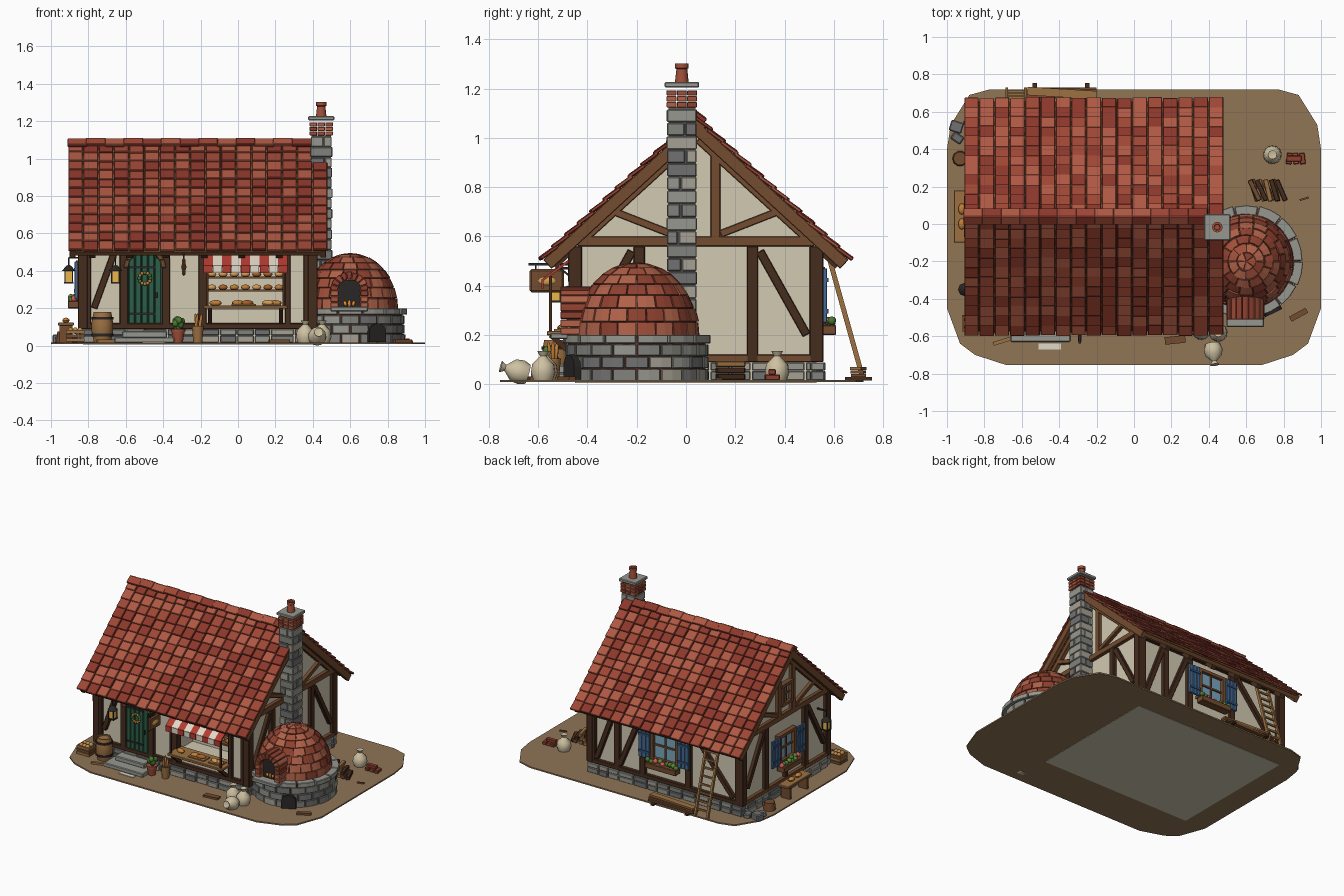
import bpy, bmesh, math, random
from math import sin, cos, pi, radians
from mathutils import Matrix, Vector, Euler

if "Cube" in bpy.data.objects:
    bpy.data.objects.remove(bpy.data.objects["Cube"])
random.seed(4)
rnd = random.uniform
mats = {}
DARK, WOOD, PALE = (72, 48, 35), (115, 77, 50), (155, 112, 68)
STONES = [(150, 150, 143), (128, 128, 124), (165, 160, 148), (112, 113, 112)]
BRICKS = [(160, 80, 60), (140, 66, 50), (175, 98, 74)]
TILES = [(156, 72, 56), (138, 58, 46), (172, 88, 68)]
PLASTER, IRON, GREEN, LOAF = (208, 200, 176), (45, 43, 42), (75, 120, 50), (190, 125, 60)

def mat(c):
    if c not in mats:
        mats[c] = bpy.data.materials.new("colour_%d_%d_%d" % c)
        mats[c].diffuse_color = [(v / 255) ** 2.2 for v in c] + [1]
    return mats[c]

def obj(name, bm, cols, bevel=0, smooth=False):
    bmesh.ops.recalc_face_normals(bm, faces=bm.faces)
    me = bpy.data.meshes.new(name)
    bm.to_mesh(me)
    bm.free()
    o = bpy.data.objects.new(name, me)
    bpy.context.collection.objects.link(o)
    for c in cols if isinstance(cols, list) else [cols]:
        me.materials.append(mat(c))
    if bevel:
        m = o.modifiers.new("edge", 'BEVEL')
        m.width, m.segments = bevel, 1
    if smooth:
        bpy.ops.object.select_all(action='DESELECT')
        o.select_set(True)
        bpy.context.view_layer.objects.active = o
        bpy.ops.object.shade_smooth_by_angle(angle=radians(40))
    return o

def B(c, s, r=(0, 0, 0)):
    return Matrix.LocRotScale(Vector(c), Euler(r), Vector(s))

def beam(p, q, w, d, n=(0, 1, 0)):
    p, q, n = Vector(p), Vector(q), Vector(n)
    z = (q - p).normalized()
    n = (n - z * n.dot(z)).normalized()
    m = Matrix((z.cross(n) * w, n * d, q - p)).transposed().to_4x4()
    return Matrix.Translation((p + q) / 2) @ m

def solids(name, cols, ms, bevel=0, ball=False, cyc=False):
    bm = bmesh.new()
    n = len(cols) if isinstance(cols, list) else 1
    for i, m in enumerate(ms):
        if ball:
            vs = bmesh.ops.create_uvsphere(bm, u_segments=10, v_segments=6, radius=.5, matrix=m)['verts']
        else:
            vs = bmesh.ops.create_cube(bm, size=1, matrix=m)['verts']
        k = i % n if cyc else random.randrange(n)
        for f in {f for v in vs for f in v.link_faces}:
            f.material_index = k
    return obj(name, bm, cols, bevel, ball)

def lathe(name, col, prof, loc, n=16, rot=(0, 0, 0)):
    bm = bmesh.new()
    R = [[bm.verts.new((r * cos(2 * pi * i / n), r * sin(2 * pi * i / n), z)) for i in range(n)] for r, z in prof]
    for a, b in zip(R, R[1:]):
        for i in range(n):
            bm.faces.new((a[i], a[(i + 1) % n], b[(i + 1) % n], b[i]))
    bmesh.ops.remove_doubles(bm, verts=bm.verts, dist=1e-5)
    bm.transform(B(loc, (1, 1, 1), rot))
    return obj(name, bm, col, 0, True)

def prism(name, col, pts, d, M):
    bm = bmesh.new()
    f = bm.faces.new([bm.verts.new((x, y, 0)) for x, y in pts])
    g = bmesh.ops.extrude_face_region(bm, geom=[f])['geom']
    bmesh.ops.translate(bm, verts=[v for v in g if isinstance(v, bmesh.types.BMVert)], vec=(0, 0, d))
    bm.transform(M)
    return obj(name, bm, col)

def ring_blocks(name, cols, M, courses, span=2 * pi):
    bm = bmesh.new()
    for k, (prof, cnt) in enumerate(courses):
        off = (k % 2) * .5 if span > 6 else 0
        for i in range(cnt):
            j, st = rnd(-.003, .004), span / cnt
            secs = [[bm.verts.new(((r + j) * cos(a), (r + j) * sin(a), z)) for r, z in prof]
                    for a in [(i + off + t) * st for t in (.03, .5, .97)]]
            fs = [bm.faces.new(secs[0]), bm.faces.new(secs[2])]
            for a, b in zip(secs, secs[1:]):
                fs += [bm.faces.new((a[q], a[(q + 1) % 4], b[(q + 1) % 4], b[q])) for q in range(4)]
            c = random.randrange(len(cols))
            for f in fs:
                f.material_index = c
    bm.transform(M)
    return obj(name, bm, cols, .003)

T, RX = Matrix.Translation, Matrix.Rotation(pi / 2, 4, 'X')
# ground plate
half = [(.77, .72), (.88, .69), (.98, .53), (1, .4), (1, -.45), (.93, -.64), (.85, -.7), (.68, -.755)]
prism("ground", (142, 116, 86), half + [(-x, y) for x, y in half[::-1]], .01, T((0, 0, .008)))

# house body with shop recess
YZ = Matrix(((0, 0, 1, 0), (1, 0, 0, 0), (0, 1, 0, 0), (0, 0, 0, 1)))
body = prism("plaster_walls", PLASTER, [(-.45, .005), (.53, .005), (.53, .585), (.04, 1.03), (-.45, .585)], 1.23, T((-.83, 0, 0)) @ YZ)
cut = solids("shop_cutter", PLASTER, [B((.04, -.4, .345), (.44, .25, .3))])
cut.hide_render = True
cut.display_type = 'WIRE'
m = body.modifiers.new("recess", 'BOOLEAN')
m.object, m.solver = cut, 'EXACT'

# stone foundation around the house
st = []
def stone_row(a, b, axis, fixed):
    u = a
    while u < b - .01:
        l = min(rnd(.07, .13), b - u)
        for z, h in ((.035, .038), (.072, .034)):
            c, s, k = (u + l / 2, fixed), (l - .006, .05 + rnd(0, .015)), axis
            st.append(B((c[k], c[1 - k], z), (s[k], s[1 - k], h)))
        u += l
for f in (-.455, .535):
    stone_row(-.85, .42, 0, f)
for f in (-.835, .405):
    stone_row(-.43, .51, 1, f)
solids("foundation_stones", STONES, st, .004)

# timber frame, each face in (u, out, z)
def face(u, n, o):
    return T(o) @ Matrix((u, n, (0, 0, 1))).transposed().to_4x4()
FRONT, BACK = face((1, 0, 0), (0, -1, 0), (0, -.45, 0)), face((1, 0, 0), (0, 1, 0), (0, .53, 0))
RIGHT, LEFT = face((0, 1, 0), (1, 0, 0), (.4, 0, 0)), face((0, 1, 0), (-1, 0, 0), (-.83, 0, 0))
def timbers(name, M, items, col=DARK):
    solids(name, col, [M @ beam((a, 0, b), (c, 0, d), w, .05) for a, b, c, d, w in items], .003)
post = lambda u, w=.045, z0=.09, z1=.56: (u, z0, u, z1, w)
rails = [(-.83, .105, .4, .105, .03), (-.83, .555, .4, .555, .045)]
timbers("front_timbers", FRONT, rails + [post(-.81, .05), post(.375, .05), post(-.61), post(-.385), post(-.19), post(.265, .03), (-.77, .2, -.65, .53, .035), (-.2, .505, .28, .505, .03)])
timbers("back_timbers", BACK, rails + [post(x) for x in (-.81, -.4, -.03, .18, .38)] + [(-.77, .13, -.44, .53, .035), (.35, .13, .2, .53, .035), (-.01, .53, .16, .13, .035)])
for nm, M in (("right", RIGHT), ("left", LEFT)):
    g, gu = [post(.04, .03, .12, .2)], []
    for s in (1, -1):
        y = lambda v: .04 + s * v
        g += [post(y(.49), .055), post(y(.23)), (y(.26), .54, y(.45), .2, .035)]
        gu += [post(y(.08), .04, .58, .93), (y(.1), .61, y(.33), .7, .03), (y(.46), .585, y(.01), .995, .035)]
    timbers(nm + "_gable_timbers", M, g)
    timbers(nm + "_gable_upper_timbers", M, gu + [(-.44, .58, .52, .58, .04), (-.44, .105, .52, .105, .03)], WOOD)

# roof: deck, tiles, bargeboards, rafter ends, ridge
A, L = math.atan2(.57, .62), .842
def slope(s, x, t, n, size, tilt=0):
    return B((x, .04 + s * (t * cos(A) + n * sin(A)), 1.075 - t * sin(A) + n * cos(A)), size, (-s * (A + tilt), 0, 0))
sides = (1, -1)
solids("roof_deck", WOOD, [slope(s, -.215, L / 2, -.02, (1.35, L, .025)) for s in sides])
tiles, NC, NR = [], 17, 12
w, l = 1.39 / NC, L / NR
for s in sides:
    for r in range(NR):
        for c in range(NC):
            tiles.append(slope(s, -.91 + (c + .5) * w, (r + .5) * l + rnd(-.004, .006), .007 + rnd(-.002, .003), (w - .005, l + .012, .014), -.12))
solids("roof_tiles", TILES, tiles, .003)
solids("bargeboards", WOOD, [slope(s, x, L / 2 - .005, -.025, (.03, L + .01, .05)) for s in sides for x in (-.885, .455)], .003)
solids("rafter_ends", DARK, [slope(s, -.78 + i * .2, L - .1, -.045, (.035, .17, .035)) for s in sides for i in range(6)])
solids("ridge_tiles", TILES, [B((-.91 + (i + .5) * 1.3 / 13, .04 + s * .018, 1.085 + (i % 2) * .004), (.104, .055, .018), (-s * .65, 0, 0)) for i in range(13) for s in sides], .003)

# chimney: stone shaft, brick neck, cap, pot
cx, cy, ch = .445, -.017, []
for k in range(20):
    sp = rnd(-.02, .02)
    for s in sides:
        d = .0575 - s * sp
        a, b = (cx + s * .0575 - s * d / 2, cy), (cx, cy + s * .06 - s * d / 2)
        ch.append(B((*(a if k % 2 else b), .045 + k * .055), (d - .003, .12 + rnd(-.004, .006), .052) if k % 2 else (.115 + rnd(-.004, .006), d, .052)))
solids("chimney_stones", STONES, ch, .004)
solids("chimney_core", (95, 92, 88), [B((cx, cy, .57), (.105, .11, 1.11))])
solids("chimney_bricks", BRICKS, [B((cx + i * .042 - .042, cy + j * .042 - .042, 1.135 + k * .024), (.04, .04, .021)) for k in range(3) for i in range(3) for j in range(3)], .002)
solids("chimney_cap", STONES[0], [B((cx, cy, 1.216), (.14, .14, .022))], .004)
lathe("chimney_pot", BRICKS[0], [(.028, 1.225), (.022, 1.28), (.028, 1.283), (.028, 1.302), (.016, 1.302), (.014, 1.24), (0, 1.24)], (cx, cy, 0))

# bread oven: round stone base, brick dome, arched mouth
OC = T((.6, -.2, 0))
base = [([(.2, z), (.288, z), (.288, z + .047), (.2, z + .047)], 18) for z in (.015, .065, .115)]
ring_blocks("oven_base_stones", STONES, OC, base)
ring_blocks("oven_ledge", STONES[:1], OC, [([(.2, .166), (.302, .166), (.302, .2), (.2, .2)], 14)])
dome = lambda t, d: ((.255 - d) * cos(t), .195 + (.3 - d) * sin(t))
cs, N = [], 8
for k in range(N):
    a, b = (k + .04) * pi / 2 / N, (k + .96) * pi / 2 / N
    cs.append(([dome(a, .03), dome(a, 0), dome(b, 0), dome(b, .03)], [20, 20, 18, 16, 14, 11, 8, 5][k]))
ring_blocks("oven_dome_bricks", BRICKS, OC, cs)
lathe("oven_core", (105, 62, 48), [(.28, .01), (.28, .19)] + [dome(k * pi / 16, .008) for k in range(9)], (.6, -.2, 0), 24)
ring_blocks("oven_arch", BRICKS, T((.595, -.33, .295)) @ RX, [([(.058, 0), (.1, 0), (.1, .18), (.058, .18)], 9)], pi)
solids("oven_jambs", BRICKS, [B((.595 + s * .08, -.42, z), (.043, .18, .03)) for s in sides for z in (.215, .247, .28)], .003)
solids("oven_mouth_dark", IRON, [B((.595, -.45, .275), (.115, .04, .15))])
solids("oven_fire", (235, 140, 50), [B((.595 + i * .022, -.475, .225), (.018, .018, .04 - abs(i) * .012), (0, i * .3, 0)) for i in (-1, 0, 1)], 0, True)
solids("oven_sill", STONES[0], [B((.595, -.515, .196), (.2, .07, .025))], .004)
prism("ash_door", IRON, [(-.05, .02), (.05, .02)] + [(.05 * cos(i * pi / 8), .07 + .05 * sin(i * pi / 8)) for i in range(9)], .04, T((.73, -.44, 0)) @ Matrix.Rotation(.45, 4, 'Z') @ RX)

# door, wreath, steps
arc = [(.09 * cos(i * pi / 12), .415 + .09 * sin(i * pi / 12)) for i in range(13)]
prism("door_back", (28, 55, 43), [(-.09, .085), (.09, .085)] + arc, .012, T((-.498, -.452, 0)) @ RX)
pl = [(i * .035, .415 + math.sqrt(.088 ** 2 - (i * .035) ** 2)) for i in range(-2, 3)]
solids("door_planks", (48, 95, 74), [B((-.498 + x, -.466, (.085 + t) / 2), (.031, .012, t - .085)) for x, t in pl], .003)
solids("door_straps", IRON, [B((-.51, -.474, z), (.14, .006, .014)) for z in (.17, .42)] + [B((-.435, -.478, .27), (.015, .015, .03))])
ring_blocks("door_arch_frame", [WOOD], T((-.498, -.44, .415)) @ RX, [([(.09, 0), (.115, 0), (.115, .04), (.09, .04)], 7)], pi)
solids("door_wreath", [LOAF, GREEN], [B((-.498 + .03 * cos(i * pi / 6), -.482, .36 + .03 * sin(i * pi / 6)), (.02, .018, .02)) for i in range(12)], 0, True)
solids("door_steps", STONES[0], [B((-.5, -.54, .03), (.32, .18, .03)), B((-.5, -.505, .06), (.24, .1, .035))], .005)

# shop front: awning, counter, shelves, bread
RED, WHITE = (178, 62, 52), (225, 215, 198)
aw = []
for i in range(9):
    x = -.16 + i * .05
    aw += [(beam((x, -.47, .505), (x, -.58, .425), .05, .01), i % 2), (B((x, -.582, .408), (.047, .008, .04)), i % 2)]
for k, (nm, c) in enumerate((("red", RED), ("white", WHITE))):
    solids("awning_" + nm, c, [m for m, i in aw if i == k])
solids("counter", PALE, [B((.04, -.49, .207), (.45, .15, .018))], .003)
solids("counter_brackets", DARK, [beam((x, -.46, .12), (x, -.55, .2), .022, .022, (1, 0, 0)) for x in (-.15, .23)])
solids("awning_poles", DARK, [beam((x, -.55, .21), (x, -.55, .44), .012, .012) for x in (-.165, .245)])
solids("shelves", WOOD, [B((.04, -.33, z), (.43, .09, .012)) for z in (.295, .365)])
br = [B((-.14 + i * .06, -.34, z), (.052, .04, .03)) for z in (.312, .382) for i in range(7)]
br += [B((x, -.5, .228), (.07, .04, .032), (0, 0, rnd(-.5, .5))) for x in (-.12, 0, .05, .16, .2)]
solids("loaves", [LOAF, (165, 98, 45), (210, 155, 88)], br, 0, True)
solids("bread_tray", PALE, [B((.03, -.5, .219), (.13, .07, .01)), B((.18, -.5, .219), (.1, .07, .01))])

# hanging sign
solids("sign_bracket", IRON, [B((-.29, -.55, .487), (.012, .18, .012)), beam((-.29, -.46, .43), (-.29, -.53, .485), .008, .008, (1, 0, 0))] + [B((-.29, y, .477), (.006, .006, .025)) for y in (-.61, -.52)])
solids("sign_board", WOOD, [B((-.29, -.565, .42), (.018, .14, .095))], .008)
solids("sign_loaf", (215, 165, 85), [B((-.29, -.565, .42), (.03, .09, .045))], 0, True)

# lanterns
def lantern(nm, x, y, z, wx, wy):
    solids(nm + "_glass", (235, 180, 75), [B((x, y, z), (.036, .036, .06))])
    solids(nm + "_frame", IRON, [B((x + i * .02, y + j * .02, z), (.007, .007, .066)) for i in sides for j in sides] + [B((x, y, z - .034), (.05, .05, .008)), B((x, y, z + .08), (.006, .006, .04)), beam((x, y, z + .1), (wx, wy, z + .1), .01, .01, (0, 0, 1))])
    lathe(nm + "_cap", IRON, [(0, .03), (.036, .03), (.012, .058), (0, .062)], (x, y, z), 8)
lantern("front_lantern", -.655, -.53, .37, -.655, -.45)
lantern("side_lantern", -.905, -.35, .37, -.83, -.35)

# windows with shutters and flower boxes
def window(nm, M, u, z, w, h, full=True):
    P = lambda a, o, b, sx, so, sz: M @ B((u + a, o, z + b), (sx, so, sz))
    solids(nm + "_glass", (120, 165, 190), [P(0, .006, 0, w, .012, h)])
    solids(nm + "_frame", WOOD, [P(s * w / 2, .015, 0, .022, .04, h + .02) for s in sides] + [P(0, .015, s * h / 2, w + .04, .04, .022) for s in sides] + [P(0, .012, 0, .012, .02, h), P(0, .012, 0, w, .02, .012)])
    if full:
        solids(nm + "_shutters", (70, 105, 145), [P(s * (w / 2 + .06 + k * .031), .035, 0, .029, .016, h + .01) for s in sides for k in (-1, 0, 1)], .002)
        solids(nm + "_shutter_bars", (50, 78, 112), [P(s * (w / 2 + .06), .044, b, .09, .008, .018) for s in sides for b in (-h * .3, h * .3)])
        solids(nm + "_flower_box", WOOD, [P(0, .05, -h / 2 - .035, w + .05, .06, .04)], .003)
        n = 9
        solids(nm + "_flowers", [GREEN, (95, 140, 60), GREEN, (210, 90, 85), (225, 195, 90)], [P((i / (n - 1) - .5) * w * 1.15, .05 + rnd(-.015, .015), -h / 2 - .005 + rnd(-.006, .01), .035, .035, .035) for i in range(n)], 0, True)
window("back_window", BACK, -.215, .36, .2, .21)
window("left_window", LEFT, .04, .35, .17, .19)
window("attic_window", LEFT, .04, .74, .1, .14, False)

# barrel, crate, pots, sacks
lathe("barrel", PALE, [(0, .018), (.045, .018), (.058, .075), (.058, .12), (.047, .18), (.04, .18), (.04, .17), (0, .17)], (-.725, -.53, 0), 14)
for z in (.05, .14):
    lathe("barrel_hoop", IRON, [(.05, z), (.059, z), (.059, z + .014), (.05, z + .014)], (-.725, -.53, 0), 14)
solids("crate_slats", [PALE, WOOD], [B((-.87, -.53 + s * .04, z), (.1, .008, .018)) for s in sides for z in (.03, .052, .074)] + [B((-.87 + s * .046, -.53, z), (.008, .08, .018)) for s in sides for z in (.03, .052, .074)] + [B((-.87, -.53, .03), (.09, .08, .01))])
solids("crate_produce", [LOAF, (185, 140, 80)], [B((-.895 + i * .025, -.53 + j * .02, .08), (.032, .032, .035)) for i in range(3) for j in (-1, 1)], 0, True)
pot = [(0, .018), (.025, .018), (.035, .075), (.038, .075), (.038, .088), (.028, .088), (0, .08)]
lathe("plant_pot", BRICKS[0], pot, (-.32, -.55, 0), 12)
solids("pot_plant", [GREEN, (60, 100, 45)], [B((-.32 + rnd(-.02, .02), -.55 + rnd(-.02, .02), rnd(.095, .145)), (.035, .035, .04)) for i in range(9)], 0, True)
lathe("bread_basket", PALE, [(0, .018), (.024, .018), (.032, .105), (.026, .105), (.024, .09), (0, .09)], (-.215, -.54, 0), 12)
solids("baguettes", LOAF, [B((-.215 + .014 * cos(i * 2.1), -.54 + .014 * sin(i * 2.1), .125), (.018, .018, .1), (.15 * sin(i * 4), .15 * cos(i * 3), 0)) for i in range(3)], 0, True)
sack = [(0, 0), (.04, .002), (.05, .03), (.045, .065), (.018, .092), (.013, .098), (.024, .118), (0, .112)]
for i, (x, y, z, r) in enumerate([(.36, -.57, .016, 0), (.45, -.58, .016, 0), (.42, -.64, .04, 1.3), (.74, .37, .016, 0)]):
    lathe("flour_sack_%d" % i, (205, 192, 160), sack, (x, y, z), 12, (r, 0, .1))

# yard: firewood, bricks, loose planks, bench, stump, rubble
solids("firewood", [WOOD, PALE, DARK], [B((.64 + i * .036 + rnd(0, .01), .18, .03 + k * .026), (.026, .12, .024), (0, 0, .35 + rnd(-.15, .15))) for k in range(3) for i in range(5 - k)], .003)
solids("spare_bricks", BRICKS, [B((.83 + i * .035, .35, .028), (.03, .06, .022), (0, 0, rnd(-.2, .2))) for i in range(3)] + [B((.855, .35, .05), (.08, .03, .022))], .003)
solids("loose_planks", [WOOD, PALE], [B((.88, -.485, .025), (.1, .03, .014), (0, 0, .5)), B((.22, -.62, .025), (.11, .04, .014), (0, 0, .1)), B((.91, .135, .022), (.05, .01, .01), (0, 0, .3)), B((-.7, -.625, .025), (.11, .02, .014), (0, 0, .3))])
solids("scattered_flour", (222, 216, 200), [B((-.45, -.655, .02), (.12, .03, .006))])
solids("plank_stack", [PALE, WOOD], [B((-.385, .7, .036 + k * .014), (.37, .06 - k * .008, .012), (0, 0, -.03 * k)) for k in range(3)])
solids("plank_sleepers", DARK, [B((x, .7, .023), (.025, .11, .014)) for x in (-.53, -.25)])
ra = [beam((x, .72, .018), (x, .585, .5), .014, .02) for x in (-.68, -.58)]
ru = [B((-.63, .72 - .135 * t, .018 + .482 * t), (.1, .012, .012)) for t in [.1 + .115 * i for i in range(8)]]
solids("ladder", PALE, ra + ru)
solids("bench_seat", PALE, [B((-.92, .04, .115), (.085, .28, .016))], .003)
solids("bench_legs", WOOD, [B((-.92, y, .062), (.07, .02, .095)) for y in (-.06, .14)])
solids("bench_loaves", LOAF, [B((-.92, y, .135), (.04, .06, .03)) for y in (0, .08)], 0, True)
lathe("stump", WOOD, [(0, .015), (.042, .015), (.036, .075), (0, .075)], (-.93, .35, 0), 10)
solids("corner_rubble", STONES, [B((-.95, .52, .035), (.07, .06, .05), (0, 0, -.3)), B((-.945, .46, .03), (.06, .045, .035), (0, .1, -.6)), B((-.88, .53, .03), (.05, .06, .035), (0, 0, .3))], .006)

for m in bpy.data.materials:
    if m.users and not m.is_grease_pencil:
        m.use_nodes = True
        m.node_tree.nodes["Principled BSDF"].inputs["Base Color"].default_value = m.diffuse_color
